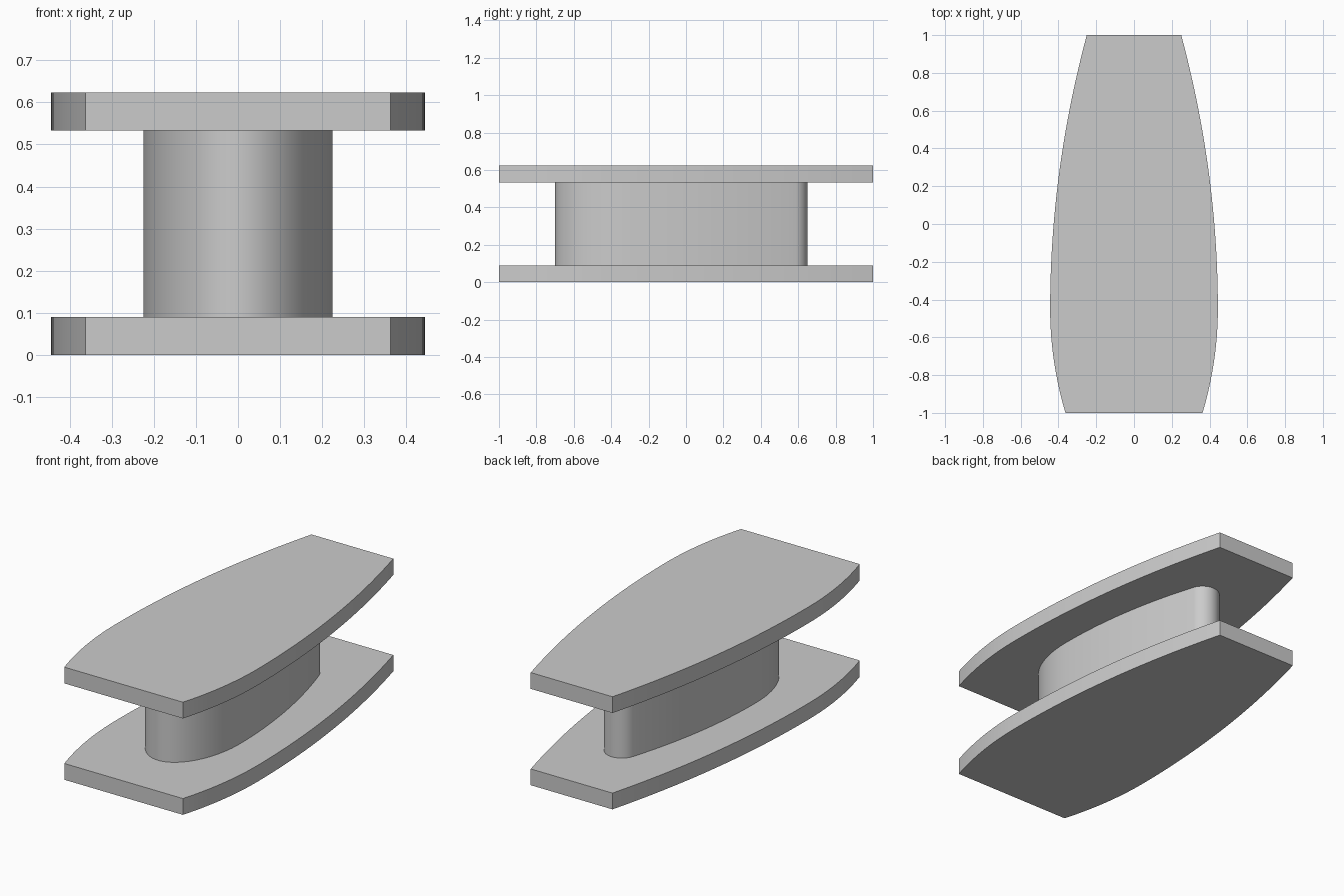
import bpy
import bmesh
from math import sin, cos, pi, atan

cube = bpy.data.objects.get("Cube")
if cube:
    bpy.data.objects.remove(cube, do_unlink=True)

grey = bpy.data.materials.new("plain_grey")
grey.use_nodes = True
colour = (0.6, 0.6, 0.6, 1)
grey.diffuse_color = colour
grey.node_tree.nodes["Principled BSDF"].inputs["Base Color"].default_value = colour


def extrude_outline(name, half, z0, z1):
    """Mirror a half outline (x >= 0, front to back) and extrude it upward."""
    outline = half + [(-x, y) for x, y in reversed(half) if x > 1e-5]
    bm = bmesh.new()
    base = bm.faces.new([bm.verts.new((x, y, z0)) for x, y in outline])
    top = bmesh.ops.extrude_face_region(bm, geom=[base])
    verts = [v for v in top["geom"] if isinstance(v, bmesh.types.BMVert)]
    bmesh.ops.translate(bm, verts=verts, vec=(0, 0, z1 - z0))
    bmesh.ops.recalc_face_normals(bm, faces=bm.faces)
    mesh = bpy.data.meshes.new(name)
    bm.to_mesh(mesh)
    bm.free()
    mesh.materials.append(grey)
    obj = bpy.data.objects.new(name, mesh)
    bpy.context.collection.objects.link(obj)
    bpy.ops.object.select_all(action="DESELECT")
    obj.select_set(True)
    bpy.context.view_layer.objects.active = obj
    bpy.ops.object.shade_smooth_by_angle(angle=0.5)
    return obj


# Plate outline: widest forward of the middle, with flat ends
def plate_width(y):
    t = y + 0.45
    if t < 0:
        return 0.444 - 0.081 * (t / 0.55) ** 2
    return 0.444 - 0.194 * (t / 1.45) ** 2


steps = 48
plate = [(plate_width(y), y) for y in (-1 + 2 * i / steps for i in range(steps + 1))]
extrude_outline("bottom_plate", plate, 0, 0.09)
extrude_outline("top_plate", plate, 0.533, 0.623)

# Core outline: elliptical nose, tapering flanks and a small rounded tail
width, middle, tail_y = 0.225, -0.3, 0.587
tail_x = 0.085
length = tail_y - middle
drop = width - tail_x
lean = atan(2 * drop / length)
radius = tail_x / cos(lean)
centre = tail_y - radius * sin(lean)

core = []
for i in range(20):
    a = pi / 2 * i / 20
    core.append((width * sin(a), middle - 0.4 * cos(a)))
for i in range(20):
    t = i / 20
    core.append((width - drop * t * t, middle + length * t))
for i in range(13):
    a = lean + (pi / 2 - lean) * i / 12
    core.append((radius * cos(a), centre + radius * sin(a)))
extrude_outline("core", core, 0.09, 0.533)
